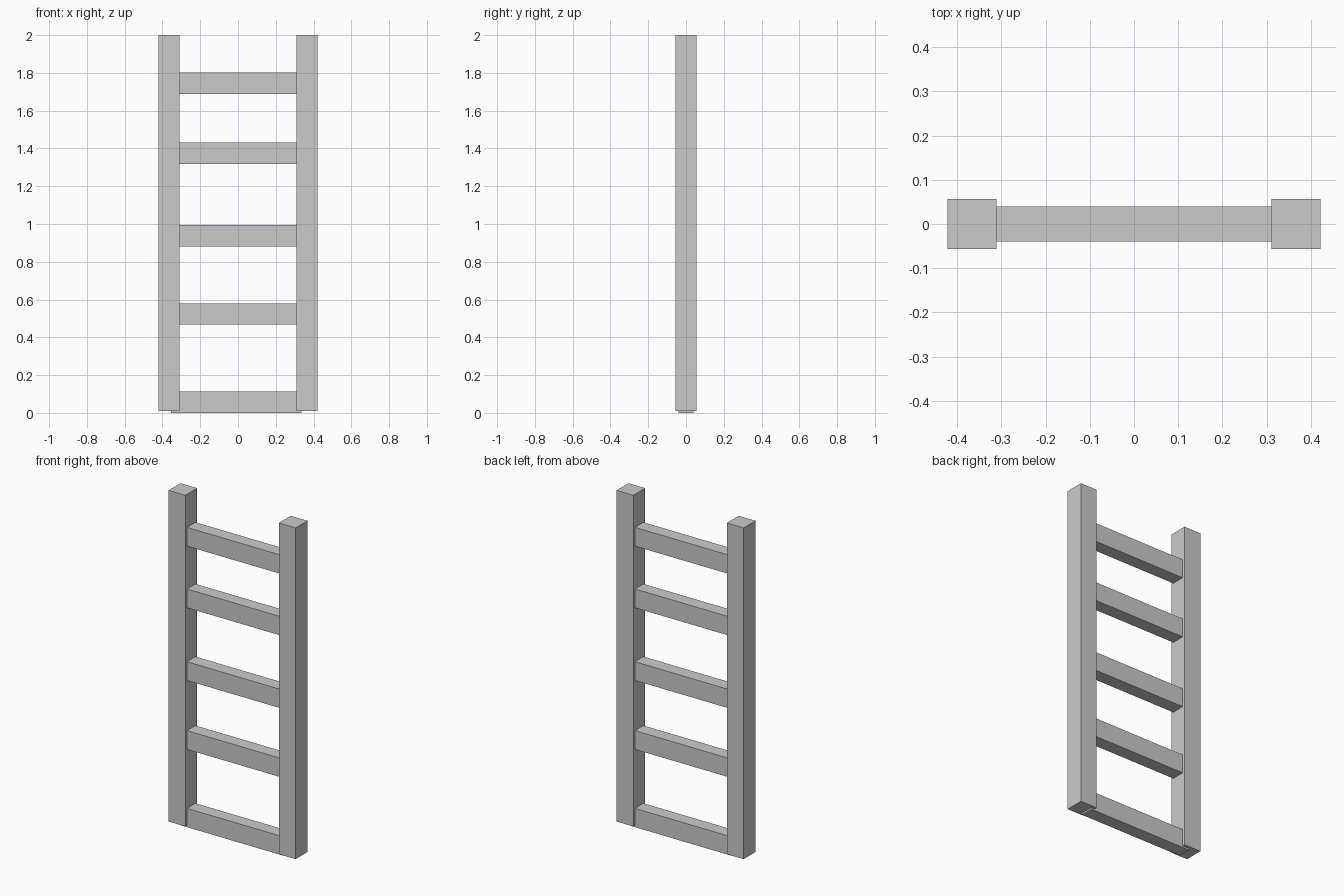
import bpy

if "Cube" in bpy.data.objects:
    bpy.data.objects.remove(bpy.data.objects["Cube"])


def box(name, lo, hi):
    """Axis-aligned box between two corners."""
    bpy.ops.mesh.primitive_cube_add(size=1, location=[(a + b) / 2 for a, b in zip(lo, hi)])
    obj = bpy.context.object
    obj.name = name
    obj.scale = [b - a for a, b in zip(lo, hi)]
    bpy.ops.object.transform_apply(location=False, rotation=False, scale=True)
    return obj


# Side rails
box("left_rail", (-0.422, -0.056, 0.01), (-0.311, 0.056, 2.0))
box("right_rail", (0.311, -0.056, 0.01), (0.422, 0.056, 2.0))

# Unevenly spaced rungs, tenoned into the rails; the lowest sits just below them
for i, z in enumerate((0.003, 0.467, 0.881, 1.318, 1.688)):
    z = 0.0 if i == 0 else z
    box(f"rung_{i + 1}", (-0.354, -0.04, z), (0.335, 0.04, z + 0.113))
